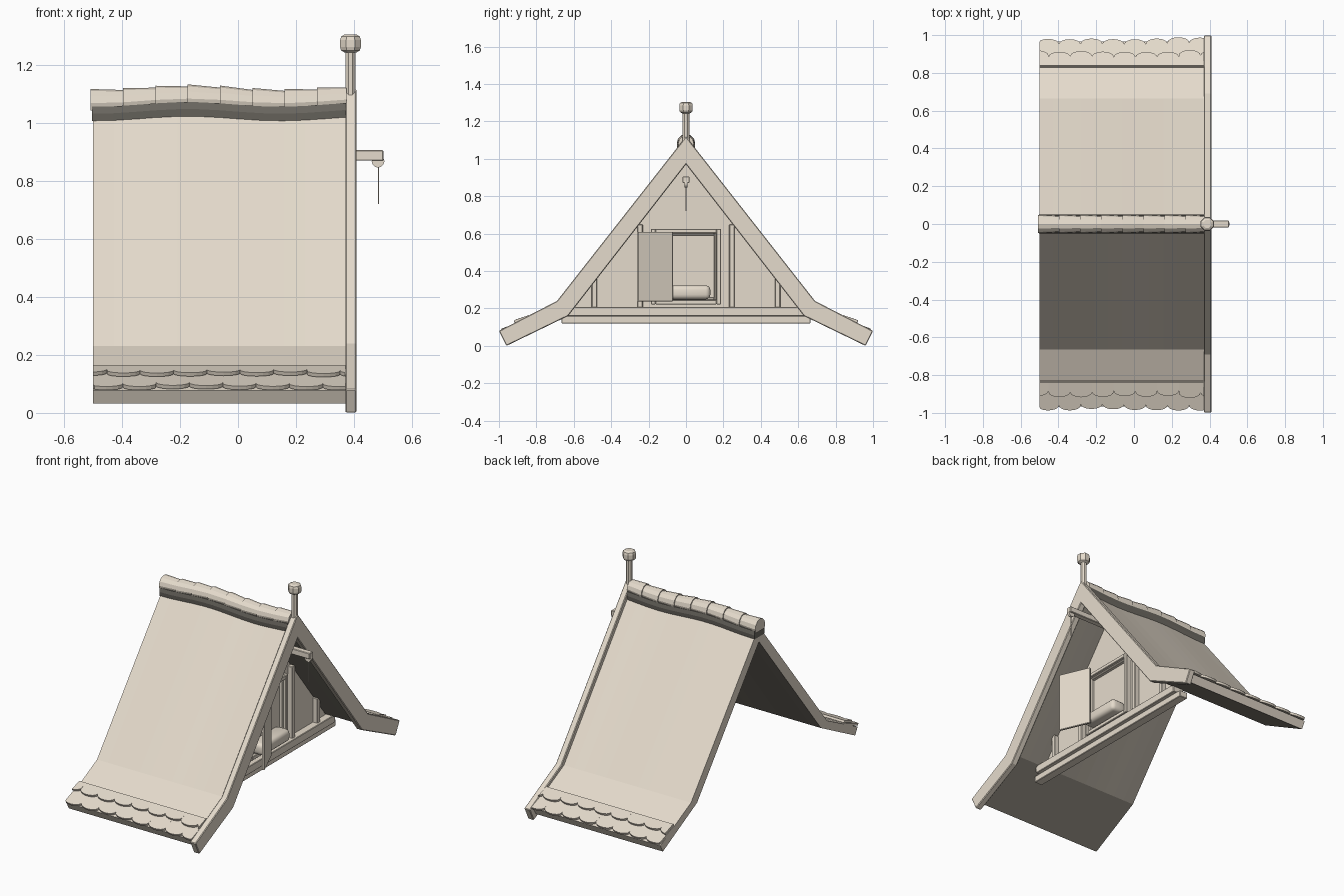
import bpy, bmesh, math, random
from mathutils import Vector, Matrix

if "Cube" in bpy.data.objects:
    bpy.data.objects.remove(bpy.data.objects["Cube"])

random.seed(4)


def material(name, rgb):
    m = bpy.data.materials.new(name)
    m.diffuse_color = (*rgb, 1)
    m.use_nodes = True
    m.node_tree.nodes["Principled BSDF"].inputs["Base Color"].default_value = m.diffuse_color
    return m


beige = material("warm_beige", (0.785, 0.71, 0.605))
shade = material("dark_underside", (0.32, 0.29, 0.245))
mortar = material("dark_mortar", (0.15, 0.14, 0.12))


def finish(name, bm, bevel=0.0, smooth=False, mat=beige):
    bmesh.ops.recalc_face_normals(bm, faces=bm.faces)
    me = bpy.data.meshes.new(name)
    bm.to_mesh(me)
    bm.free()
    me.materials.append(mat)
    ob = bpy.data.objects.new(name, me)
    bpy.context.collection.objects.link(ob)
    if bevel:
        m = ob.modifiers.new("bevel", 'BEVEL')
        m.width = bevel
        m.segments = 1
    if smooth:
        bpy.ops.object.select_all(action='DESELECT')
        ob.select_set(True)
        bpy.context.view_layer.objects.active = ob
        bpy.ops.object.shade_smooth_by_angle(angle=math.radians(35))
    return ob


def box(name, x, y, z, bevel=0.003):
    bm = bmesh.new()
    bmesh.ops.create_cube(bm, size=1)
    for v in bm.verts:
        v.co = Vector([(a + b) / 2 + c * (b - a) for (a, b), c in zip((x, y, z), v.co)])
    return finish(name, bm, bevel)


def loft(name, rings, bevel=0.0, smooth=False, mat=beige):
    """Join closed rings of points and cap both ends."""
    bm = bmesh.new()
    rs = [[bm.verts.new(p) for p in r] for r in rings]
    n = len(rs[0])
    for a, b in zip(rs, rs[1:]):
        for i in range(n):
            j = (i + 1) % n
            bm.faces.new((a[i], a[j], b[j], b[i]))
    bm.faces.new(rs[0])
    bm.faces.new(rs[-1])
    return finish(name, bm, bevel, smooth, mat)


def mirrored(outer, inner):
    """Closed chevron in (y, z) from right-half outer and inner lines, apex first."""
    flip = lambda pts: [(-y, z) for y, z in pts]
    return flip(outer[::-1]) + outer[1:] + inner[::-1] + flip(inner[1:])


def wave(x):
    return 0.008 * math.cos(2 * math.pi * (x + 0.17) / 0.64)


STEPS = [-0.5 + 0.875 * k / 12 for k in range(13)]

# Roof slab with flared eaves and a gently wavy ridge
prof = mirrored([(0, 1.075), (0.665, 0.23), (0.965, 0.078)],
                [(0, 0.98), (0.606, 0.207), (0.94, 0.033)])
roof = loft("roof", [[(x, y, z + wave(x) * max(0, (z - 0.25) / 0.8)) for y, z in prof]
                     for x in STEPS])
# Dark inner faces: those turned towards the middle
roof.data.materials.append(shade)
for p in roof.data.polygons:
    if abs(p.normal.x) < 0.5 and p.normal.y * p.center.y < 0:
        p.material_index = 1

# Gable edge boards
prof = mirrored([(0.0, 1.12), (0.69, 0.24), (1.0, 0.08)],
                [(0, 0.97), (0.63, 0.16), (0.96, 0.0)])
loft("gable_boards", [[(x, y, z) for y, z in prof] for x in (0.37, 0.409)], 0.004)

# Dark ridge bedding under the ridge tiles
half = [(0.046, 1.064), (0.051, 1.040), (0.047, 1.014)]
bed = half + [(-y, z) for y, z in half[::-1]]
loft("ridge_bedding", [[(x - 0.003, y, z + wave(x)) for y, z in bed] for x in STEPS], mat=mortar)

# Ridge tiles: tapered facetted arcs overlapping along the ridge
for k in range(8):
    x0 = -0.508 + k * 0.1115
    x1 = min(x0 + 0.118, 0.375)
    rings = []
    for x, r in ((x0, 0.049), (x1, 0.042)):
        rings.append([(x, r * math.cos(a), 1.076 + wave(x) + r * math.sin(a))
                      for a in [math.radians(30 * i - 30) for i in range(9)]])
    loft("ridge_tile", rings)

# Scalloped eave tiles, two staggered rows on each side
D = Vector((0, 0.892, -0.452))
N = Vector((0, 0.452, 0.892))
START = Vector((0, 0.83, 0.147))
W = 0.115


def eave_tile(side, c, end, lift0, lift1):
    outline = [(c - W / 2, 0), (c + W / 2, 0)]
    for i in range(9):
        t = math.pi * i / 8
        outline.append((c + W / 2 * math.cos(t), end - 0.028 + 0.028 * math.sin(t)))
    rings = []
    for low in (0, 1):
        ring = []
        for x, s in outline:
            p = START + D * s + N * (lift0 + (lift1 - lift0) * s / end - low * 0.014)
            ring.append((min(max(x, -0.5), 0.37), side * p.y, p.z))
        rings.append(ring)
    loft("eave_tile", rings)


for side in (1, -1):
    for first, end, l0, l1 in ((-0.455, 0.161, 0.004, 0.021), (-0.51, 0.08, 0.020, 0.031)):
        for k in range(9):
            c = first + k * W
            if c - W / 2 < 0.365:
                eave_tile(side, c, end + random.uniform(-0.007, 0.007), l0, l1)

# Recessed gable wall
loft("gable_wall", [[(x, -0.665, 0.125), (x, 0.665, 0.125), (x, 0, 0.98)] for x in (0.15, 0.18)])

# Sill beams
box("lower_sill", (0.15, 0.205), (-0.665, 0.665), (0.12, 0.16))
box("upper_sill", (0.15, 0.225), (-0.63, 0.63), (0.16, 0.208))

# Wall posts
for s in (1, -1):
    for y, top in ((0.245, 0.65), (0.49, 0.36)):
        box("wall_post", (0.17, 0.21), (s * y - 0.014, s * y + 0.014), (0.205, top))

# Window frame: outer and inner rim
for name, h, z0, z1, w, x in (("window_frame", 0.187, 0.222, 0.626, 0.024, 0.215),
                              ("window_sash", 0.163, 0.246, 0.602, 0.012, 0.20)):
    for s in (1, -1):
        box(name + "_side", (0.17, x), tuple(sorted((s * h, s * (h - w)))), (z0, z1))
    for a, b in ((z0, z0 + w), (z1 - w, z1)):
        box(name + "_rail", (0.17, x), (-h + w, h - w), (a, b))

# Shutter standing open
a, b = Vector((0.36, -0.255)), Vector((0.28, -0.07))
t = Vector((-0.014, -0.006))
loft("shutter", [[(p.x, p.y, z) for p in (a, b, b + t, a + t)] for z in (0.237, 0.61)], 0.002)

# Pillow on the window ledge
bm = bmesh.new()
bmesh.ops.create_cube(bm, size=1, matrix=Matrix.Translation((0.222, -0.005, 0.286))
                      @ Matrix.Diagonal((0.10, 0.27, 0.074, 1)))
bmesh.ops.bevel(bm, geom=bm.edges[:], offset=0.024, segments=3, profile=0.5, affect='EDGES')
finish("pillow", bm, smooth=True)

# Hoist beam, pulley and rope
box("hoist_beam", (0.16, 0.502), (-0.018, 0.018), (0.87, 0.906))
loft("pulley", [[(0.483 + 0.022 * math.cos(a), y, 0.868 + 0.022 * math.sin(a))
                 for a in [2 * math.pi * i / 12 for i in range(12)]] for y in (-0.008, 0.008)])
box("rope", (0.4825, 0.4865), (-0.002, 0.002), (0.72, 0.86), 0)


# Finial post and rounded knob, turned with eight sides
def turned(name, pts):
    loft(name, [[(0.388 + r * math.cos(a), r * math.sin(a), z)
                 for a in [math.pi * (2 * i + 1) / 8 for i in range(8)]] for r, z in pts])


turned("finial_post", ((0.0195, 1.0), (0.0195, 1.25)))
turned("finial_knob", ((0.022, 1.243), (0.035, 1.25), (0.039, 1.262), (0.039, 1.286),
                       (0.035, 1.298), (0.022, 1.305)))
